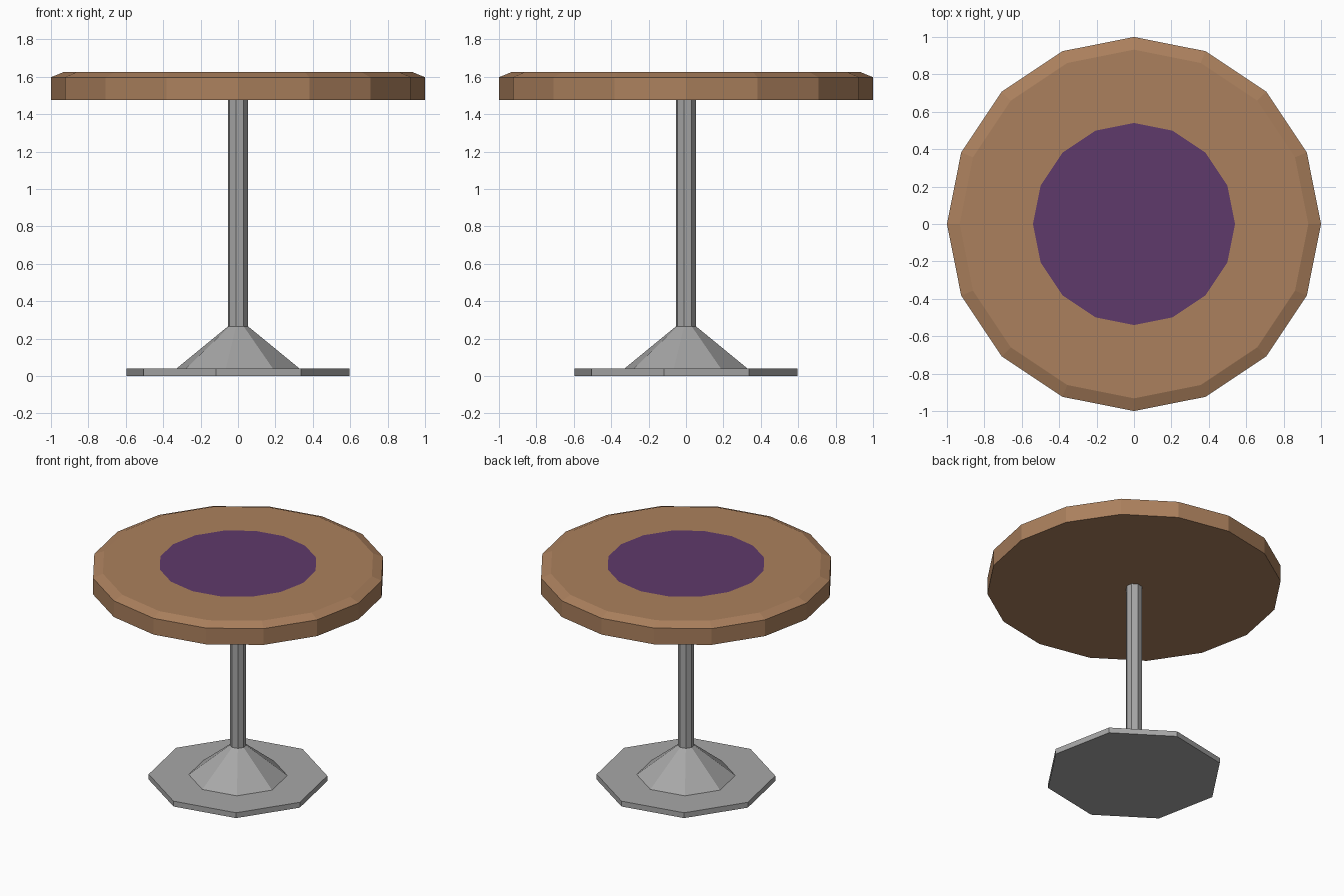
import bpy, bmesh, math

if "Cube" in bpy.data.objects:
    bpy.data.objects.remove(bpy.data.objects["Cube"])


def srgb(r, g, b):
    def lin(c):
        c /= 255
        return c / 12.92 if c <= 0.04045 else ((c + 0.055) / 1.055) ** 2.4
    return (lin(r), lin(g), lin(b), 1.0)


def material(name, colour):
    m = bpy.data.materials.new(name)
    m.diffuse_color = colour
    m.use_nodes = True
    m.node_tree.nodes["Principled BSDF"].inputs["Base Color"].default_value = m.diffuse_color
    return m


wood = material("wood", srgb(171, 128, 93))
purple = material("purple", srgb(95, 58, 107))
metal = material("grey_metal", srgb(167, 167, 167))


def turned(name, profile, sides, turn, mats, centre_mat=0):
    """Flat-faceted solid through (radius, z) rings; the top cap may take its own material."""
    bm = bmesh.new()
    rings = []
    for r, z in profile:
        rings.append([bm.verts.new((r * math.cos(turn + i * math.tau / sides),
                                    r * math.sin(turn + i * math.tau / sides), z))
                      for i in range(sides)])
    for low, high in zip(rings, rings[1:]):
        for i in range(sides):
            j = (i + 1) % sides
            bm.faces.new((low[i], low[j], high[j], high[i]))
    bm.faces.new(rings[0][::-1])
    bm.faces.new(rings[-1]).material_index = centre_mat
    mesh = bpy.data.meshes.new(name)
    bm.to_mesh(mesh)
    bm.free()
    for m in mats:
        mesh.materials.append(m)
    obj = bpy.data.objects.new(name, mesh)
    bpy.context.collection.objects.link(obj)
    return obj


TURN = -math.pi / 16  # the octagonal parts are turned by half a tabletop side

# Foot plate, flared collar and column
turned("foot_plate", [(0.607, 0), (0.607, 0.04)], 8, TURN, [metal])
turned("flared_collar", [(0.335, 0.04), (0.055, 0.265)], 8, TURN, [metal])
turned("column", [(0.055, 0.265), (0.055, 1.475)], 8, TURN, [metal])

# Tabletop with chamfered rim and a purple inlaid centre
turned("tabletop", [(1.0, 1.475), (1.0, 1.597), (0.932, 1.625), (0.54, 1.625)],
       16, 0, [wood, purple], centre_mat=1)
